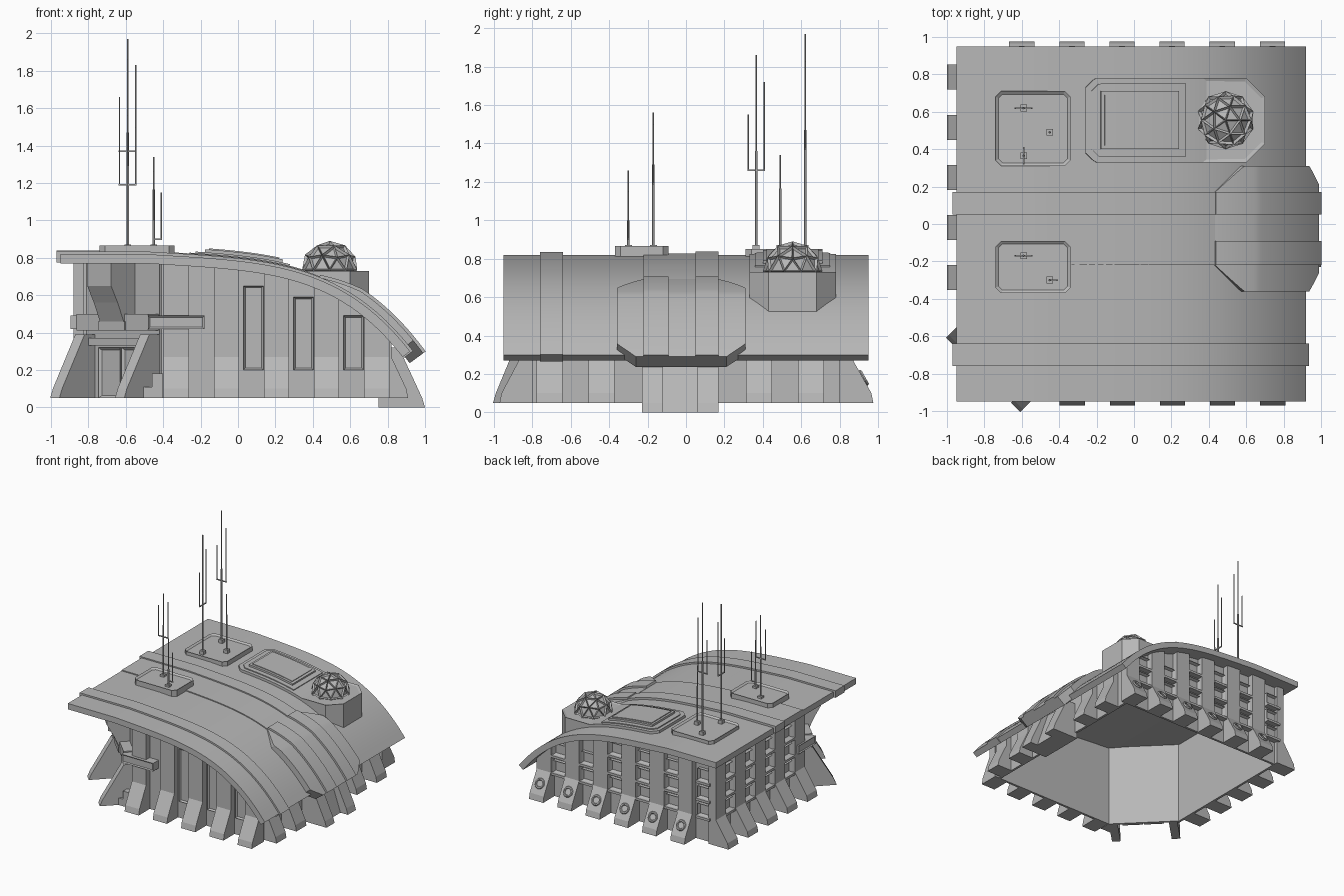
import bpy, bmesh, math
from mathutils import Vector, Matrix

cube = bpy.data.objects.get("Cube")
if cube:
    bpy.data.objects.remove(cube)

grey = bpy.data.materials.new("concrete_grey")
grey.use_nodes = True
COLOR = (0.48, 0.48, 0.48, 1)
grey.diffuse_color = COLOR
grey.node_tree.nodes["Principled BSDF"].inputs["Base Color"].default_value = COLOR

FRONT, RIGHT, BACK, LEFT, CORNER = -90, 0, 90, 180, 225


def finish(name, bm):
    bmesh.ops.recalc_face_normals(bm, faces=bm.faces)
    me = bpy.data.meshes.new(name)
    bm.to_mesh(me)
    bm.free()
    me.materials.append(grey)
    ob = bpy.data.objects.new(name, me)
    bpy.context.collection.objects.link(ob)
    return ob


def smooth(ob):
    bpy.ops.object.select_all(action='DESELECT')
    ob.select_set(True)
    bpy.context.view_layer.objects.active = ob
    bpy.ops.object.shade_smooth_by_angle(angle=math.radians(25))


def roof_z(x):
    t = max(0, x + 0.5)
    return 0.82 - 0.06 * t - 0.107 * t ** 4


def roof_point(x, h):
    """Point on the roof curve, moved h along its normal."""
    s = (roof_z(x + 0.01) - roof_z(x - 0.01)) / 0.02
    n = Vector((-s, 1)).normalized()
    return x + n.x * h, roof_z(x) + n.y * h


def extrude(name, ring, shift, dig=None):
    """Solid from a closed ring; dig=(direction, border, depth) sinks the face that way."""
    bm = bmesh.new()
    a = [bm.verts.new(p) for p in ring]
    b = [bm.verts.new(Vector(p) + Vector(shift)) for p in ring]
    bm.faces.new(a)
    bm.faces.new(b)
    for i in range(len(a)):
        j = (i + 1) % len(a)
        bm.faces.new((a[i], a[j], b[j], b[i]))
    bmesh.ops.recalc_face_normals(bm, faces=bm.faces)
    if dig:
        d, border, depth = dig
        face = max(bm.faces, key=lambda f: f.normal.dot(d))
        bmesh.ops.inset_region(bm, faces=[face], thickness=border, depth=0)
        bmesh.ops.translate(bm, verts=face.verts, vec=-Vector(d) * depth)
    return finish(name, bm)


def prism(name, profile, u0, u1, side, dig=None):
    """Profile of (outward, height) swept along a wall side, kept under the roof."""
    a = math.radians(side)
    out, along = Vector((math.cos(a), math.sin(a), 0)), Vector((-math.sin(a), math.cos(a), 0))
    ring = [out * v + along * u0 + Vector((0, 0, z)) for v, z in profile]
    ob = extrude(name, ring, along * (u1 - u0), (out, *dig) if dig else None)
    for v in ob.data.vertices:
        v.co.z = min(v.co.z, roof_z(v.co.x) - 0.03)
    return ob


def block(name, u0, u1, v0, v1, z0, z1, side, dig=None):
    return prism(name, [(v0, z0), (v1, z0), (v1, z1), (v0, z1)], u0, u1, side, dig)


def strip(name, x0, x1, edges, lift, thick, n=40):
    """Plate following the roof; edges(x) gives its y limits, lift(x) its height above."""
    bm = bmesh.new()
    rows = []
    for i in range(n + 1):
        x = x0 + (x1 - x0) * i / n
        y0, y1 = edges(x)
        h = lift(x) if callable(lift) else lift
        tx, tz = roof_point(x, h)
        bx, bz = roof_point(x, h - thick)
        rows.append([bm.verts.new(p) for p in
                     ((tx, y0, tz), (tx, y1, tz), (bx, y1, bz), (bx, y0, bz))])
    for r, s in zip(rows, rows[1:]):
        for k in range(4):
            bm.faces.new((r[k], r[(k + 1) % 4], s[(k + 1) % 4], s[k]))
    bm.faces.new(rows[0])
    bm.faces.new(rows[-1])
    ob = finish(name, bm)
    smooth(ob)
    return ob


def pad(name, x0, x1, y0, y1, z0, z1, c, dig=None):
    """Upright slab with chamfered corners."""
    ring = [(x0 + c, y0), (x1 - c, y0), (x1, y0 + c), (x1, y1 - c),
            (x1 - c, y1), (x0 + c, y1), (x0, y1 - c), (x0, y0 + c)]
    return extrude(name, [(x, y, z0) for x, y in ring], (0, 0, z1 - z0),
                   (Vector((0, 0, 1)), *dig) if dig else None)


# Roof shell and its raised ribs
strip("roof", -0.95, 0.92, lambda x: (-0.95, 0.95), 0, 0.05)
strip("roof_middle_band", -0.95, 0.6, lambda x: (-0.22, 0.17), 0.008, 0.03)
strip("roof_rib_middle", -0.97, 0.6, lambda x: (0.05, 0.17), 0.018, 0.06)
strip("roof_rib_front", -0.97, 0.925, lambda x: (-0.76, -0.64), 0.014, 0.06)


# Flared hood over the low end
def hood_edges(x):
    k = 0.14 * min(1, max(0, (x - 0.43) / 0.14)) - 0.1 * max(0, (x - 0.9) / 0.05)
    return -0.22 - k, 0.17 + k


def hood_lift(x):
    return 0.01 + 0.04 * min(1, max(0, (x - 0.43) / 0.2))


strip("roof_hood", 0.43, 0.95, hood_edges, hood_lift, 0.09)
for y0, y1 in ((-0.22, -0.09), (0.05, 0.17)):
    strip("hood_rib", 0.43, 0.95, lambda x: (y0, y1), lambda x: hood_lift(x) + 0.016, 0.1)

# Outer walls, open underneath
XS = [-0.83 + 1.6 * i / 24 for i in range(25)]
for name, xs, y in (("back_wall", XS, 0.80), ("front_wall", [-0.42] + [x for x in XS if x > -0.4], -0.82)):
    ring = [(x, y, roof_z(x) - 0.03) for x in xs] + [(xs[-1], y, 0.05), (xs[0], y, 0.05)]
    extrude(name, ring, (0, 0.02, 0))
block("left_wall", -0.82, 0.42, 0.81, 0.83, 0.05, 0.8, LEFT)
block("right_wall", -0.82, 0.82, 0.75, 0.77, 0.05, 0.8, RIGHT)
block("corner_wall", -0.29, 0.29, 0.85, 0.87, 0.05, 0.8, CORNER)


# Pilasters with sloping feet
def pilaster(name, u, side, plane, foot):
    prism(name, [(plane - 0.07, 0.05), (foot, 0.05), (foot - 0.01, 0.1),
                 (plane, 0.27), (plane, 0.8), (plane - 0.07, 0.8)], u - 0.067, u + 0.067, side)


STEP = 0.268
front_x = [-0.33 + STEP * i for i in range(5)]
back_x = [-0.6 + STEP * i for i in range(6)]
left_y = [0.785 - STEP * i for i in range(5)]
for x in front_x:
    pilaster("front_pilaster", x, FRONT, 0.87, 0.97)
for x in back_x:
    pilaster("back_pilaster", -x, BACK, 0.87, 0.975)
    bpy.ops.mesh.primitive_torus_add(major_segments=16, minor_segments=6, major_radius=0.035,
                                     minor_radius=0.01, location=(x, 0.925, 0.18),
                                     rotation=(math.radians(-61), 0, 0))
    ring = bpy.context.object
    ring.name = "foot_ring"
    ring.data.materials.append(grey)
for y in left_y:
    pilaster("left_pilaster", -y, LEFT, 0.88, 1.0)
for y in (-0.71, -0.44, 0.38, 0.65):
    pilaster("right_pilaster", y, RIGHT, 0.82, 0.91)

# Tall framed windows on the front
for x, top in zip(front_x[1:4], (0.65, 0.59, 0.49)):
    c = x + STEP / 2 + 0.01
    block("front_window", c - 0.053, c + 0.053, 0.81, 0.84, 0.2, top, FRONT, (0.014, 0.015))

# Ledged window bays on the back and left walls
for z in (0.27, 0.42, 0.57):
    for x in [back_x[0] - STEP / 2 - 0.03] + [b + STEP / 2 for b in back_x[:-1]]:
        if roof_z(x) > z + 0.16:
            block("back_window", -x - 0.06, -x + 0.06, 0.81, 0.85, z, z + 0.1, BACK, (0.014, 0.025))
            block("back_ledge", -x - 0.066, -x + 0.066, 0.81, 0.87, z - 0.02, z, BACK)
    for y in left_y[:-1]:
        c = STEP / 2 - y
        block("left_window", c - 0.06, c + 0.06, 0.82, 0.86, z, z + 0.1, LEFT, (0.014, 0.025))
        block("left_ledge", c - 0.066, c + 0.066, 0.82, 0.88, z - 0.02, z, LEFT)

# Corner entrance: leaning buttresses, door, canopy band and bracket
for s in (-1, 1):
    prism("corner_buttress", [(0.85, 0.05), (1.14, 0.05), (1.12, 0.1), (0.95, 0.39), (0.85, 0.39)],
          s * 0.21, s * 0.28, CORNER)
    block("canopy_end", s * 0.09, s * 0.27, 0.85, 0.95, 0.41, 0.5, CORNER)
    block("door_leaf", s * 0.005, s * 0.17, 0.86, 0.885, 0.05, 0.32, CORNER, (0.02, 0.012))
block("canopy_middle", -0.1, 0.1, 0.85, 0.96, 0.41, 0.46, CORNER)
block("door_header", -0.21, 0.21, 0.86, 0.92, 0.33, 0.37, CORNER)
prism("roof_bracket", [(0.85, 0.45), (0.95, 0.45), (1.0, 0.56), (1.05, 0.65), (1.05, 0.79), (0.85, 0.79)],
      -0.09, 0.09, CORNER)
block("front_band", -0.48, -0.18, 0.81, 0.895, 0.42, 0.49, FRONT, (0.012, 0.008))
block("left_band", 0.25, 0.48, 0.81, 0.895, 0.42, 0.49, LEFT, (0.012, 0.008))
block("low_step", -0.52, -0.46, 0.8, 0.9, 0.05, 0.11, FRONT)
block("high_step", -0.46, -0.4, 0.8, 0.9, 0.05, 0.18, FRONT)

# Gate below the hood
for u in (-0.23, 0.06):
    prism("gate_post", [(0.75, 0), (1.0, 0), (0.985, 0.05), (0.86, 0.32), (0.75, 0.32)], u, u + 0.11, RIGHT)
prism("gate_door", [(0.75, 0.0), (0.93, 0.0), (0.82, 0.32), (0.75, 0.32)], -0.13, 0.07, RIGHT)

# Antenna pads
pad("front_antenna_pad", -0.74, -0.34, -0.37, -0.09, 0.77, 0.865, 0.03, (0.018, 0.012))
pad("back_antenna_pad", -0.74, -0.34, 0.31, 0.71, 0.77, 0.85, 0.03, (0.018, 0.012))


# Roof platform with hatch and dome base
def platform_edges(x):
    k = max(0, 0.05 - (x + 0.26))
    return 0.33 + k, 0.78 - k


def platform_inner(x):
    k = max(0, 0.04 - (x + 0.23))
    return 0.36 + k, 0.75 - k


strip("roof_platform", -0.26, 0.5, platform_edges, 0.022, 0.05)
strip("platform_step", -0.23, 0.27, platform_inner, 0.03, 0.04)
strip("roof_hatch", -0.18, 0.23, lambda x: (0.4, 0.71), 0.046, 0.05)
strip("hatch_panel", -0.16, 0.21, lambda x: (0.42, 0.69), 0.052, 0.05)
extrude("dome_base", [(x, y, 0.48) for x, y in ((0.3, 0.33), (0.6, 0.33), (0.7, 0.43),
        (0.7, 0.68), (0.6, 0.78), (0.3, 0.78))], (0, 0, 0.25), (Vector((0, 0, 1)), 0.02, 0.006))

# Faceted dome with sunken triangles
bm = bmesh.new()
bmesh.ops.create_icosphere(bm, subdivisions=2, radius=0.155,
                           matrix=Matrix.Translation((0.49, 0.555, 0.735)))
bmesh.ops.inset_individual(bm, faces=bm.faces[:], thickness=0.014, depth=-0.014)
finish("dome", bm)


# Antennas: stepped mast, optional fork along x or y
def rod(bm, x, y, z0, z1, r):
    bmesh.ops.create_cone(bm, cap_ends=True, segments=6, radius1=r, radius2=r, depth=z1 - z0,
                          matrix=Matrix.Translation((x, y, (z0 + z1) / 2)))


def bar(bm, center, size):
    bmesh.ops.create_cube(bm, size=1, matrix=Matrix.Translation(center) @ Matrix.Diagonal((*size, 1)))


def antenna(x, y, top, fork=None, tines=()):
    bm = bmesh.new()
    bar(bm, (x, y, 0.855), (0.036, 0.036, 0.03))
    mid = fork or 0.84 + (top - 0.84) * 0.45
    rod(bm, x, y, 0.84, mid + 0.1, 0.007)
    rod(bm, x, y, mid, top, 0.004)
    for dx, dy, tip in tines:
        bar(bm, (x + dx / 2, y + dy / 2, fork), (abs(dx) + 0.008, abs(dy) + 0.008, 0.008))
        rod(bm, x + dx, y + dy, fork, tip, 0.004)
    finish("antenna", bm)


antenna(-0.59, 0.62, 1.97, 1.37, ((-0.044, 0, 1.66), (0.044, 0, 1.83)))
antenna(-0.59, 0.365, 1.86, 1.26, ((0, -0.042, 1.55), (0, 0.042, 1.72)))
antenna(-0.45, 0.49, 1.34)
antenna(-0.59, -0.17, 1.56, 1.19, ((-0.044, 0, 1.45), (0.044, 0, 1.5)))
antenna(-0.45, -0.30, 1.26, 0.9, ((0.04, 0, 1.15),))
